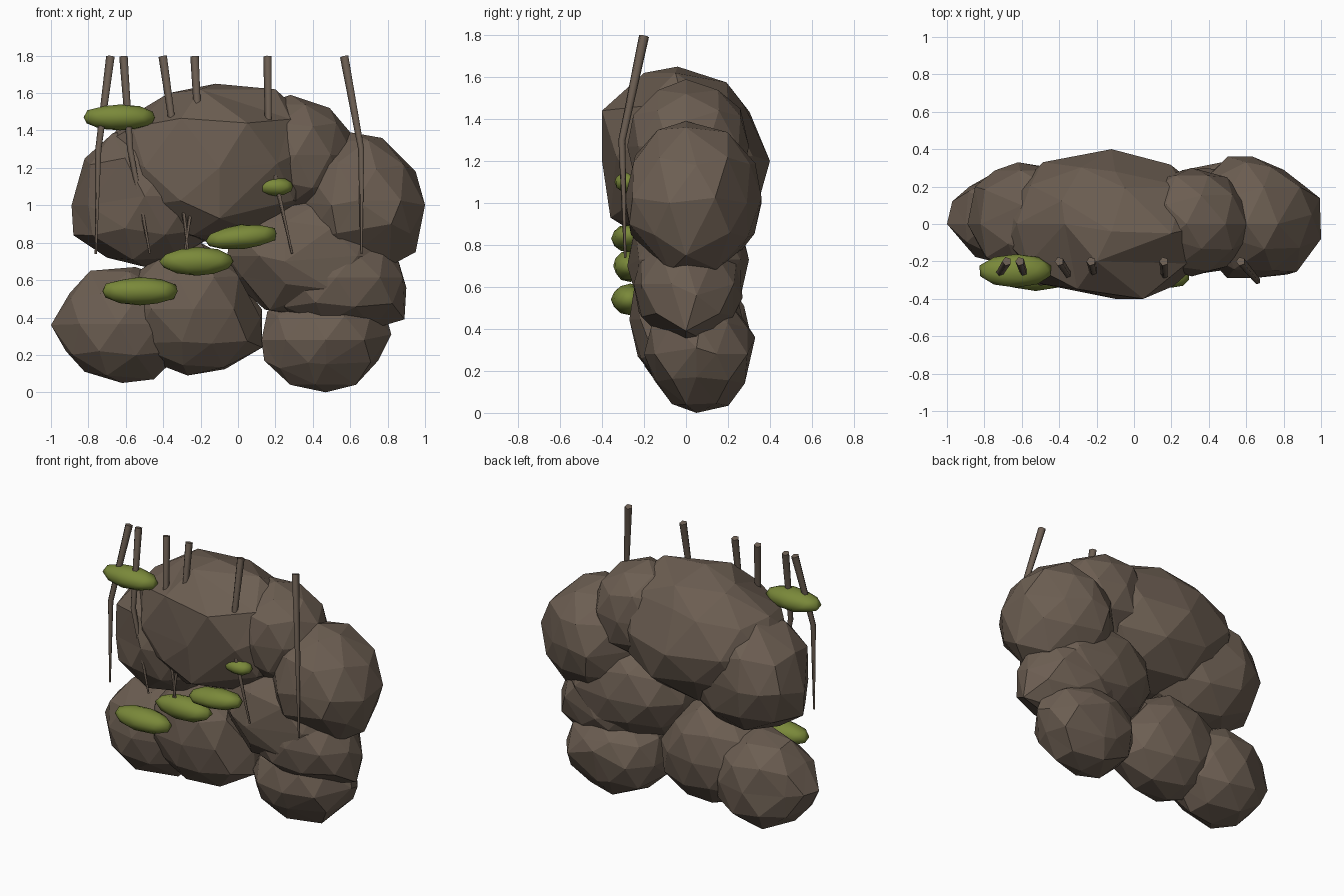
import bpy, bmesh, math, random
from mathutils import Vector, Matrix

if "Cube" in bpy.data.objects:
    bpy.data.objects.remove(bpy.data.objects["Cube"])

random.seed(11)


def material(name, col):
    m = bpy.data.materials.new(name)
    m.diffuse_color = (*col, 1)
    m.use_nodes = True
    m.node_tree.nodes["Principled BSDF"].inputs["Base Color"].default_value = m.diffuse_color
    return m


ROCK = material("brown rock", (0.150, 0.112, 0.084))
VINE = material("vine brown", (0.152, 0.114, 0.086))
MOSS = material("moss green", (0.195, 0.250, 0.042))


def make(name, bm, mat, smooth=False):
    me = bpy.data.meshes.new(name)
    bm.to_mesh(me)
    bm.free()
    me.materials.append(mat)
    for p in me.polygons:
        p.use_smooth = smooth
    ob = bpy.data.objects.new(name, me)
    bpy.context.collection.objects.link(ob)
    return ob


def boulder(name, lo, hi, corners=(), jitter=0.035):
    """Jittered icosphere in the box lo..hi, pushed towards a few corner points."""
    lo, hi = Vector(lo), Vector(hi)
    c, h = (lo + hi) / 2, (hi - lo) / 2
    pulls = []
    for p in corners:
        d = Vector([(p[i] - c[i]) / h[i] for i in range(3)])
        pulls.append((d.normalized(), d.length))
    bm = bmesh.new()
    bmesh.ops.create_icosphere(bm, subdivisions=2, radius=1.03)
    # turn the nearest vertices onto the corner directions
    used = set()
    for d, length in pulls:
        v = max((v for v in bm.verts if v not in used), key=lambda v: v.co.dot(d))
        used.add(v)
        v.co = d * length
    for v in bm.verts:
        if v in used:
            continue
        n = v.co.normalized()
        w = [(math.exp(12 * (n.dot(d) - 1)), length) for d, length in pulls]
        s = sum(a * (length - 1.03) for a, length in w) / (sum(a for a, _ in w) + 0.3)
        v.co = n * (1.03 + s + random.uniform(-jitter, jitter))
    for v in bm.verts:
        v.co = Vector([min(max(c[i] + v.co[i] * h[i], lo[i]), hi[i]) for i in range(3)])
    make(name, bm, ROCK)


# Boulder pile
boulder("rock_bottom_left", (-1.0, -0.23, 0.05), (-0.28, 0.31, 0.68),
        [(-1, 0, .36), (-.90, 0, .53), (-.79, 0, .65), (-.55, 0, .67), (-.92, 0, .22),
         (-.82, 0, .11), (-.62, 0, .05), (-.45, 0, .07), (-.88, .2, .36)])
boulder("rock_bottom_middle", (-0.60, -0.27, 0.09), (0.13, 0.27, 0.80),
        [(-.27, 0, .09), (.13, 0, .24), (.12, 0, .40), (-.02, 0, .63), (-.57, -.1, .26),
         (-.3, -.23, .27), (-.4, 0, .14), (-.2, 0, .80)])
boulder("rock_bottom_right", (0.12, -0.20, 0.0), (0.82, 0.33, 0.56),
        [(.47, .05, 0), (.63, 0, .04), (.28, 0, .04), (.14, 0, .17), (.82, .05, .31),
         (.75, .05, .17), (.47, .33, .36), (.47, .28, .14), (.47, -.14, .15)])
boulder("rock_middle_right", (0.15, -0.25, 0.33), (0.90, 0.27, 0.90),
        [(.85, 0, .73), (.90, .05, .56), (.89, 0, .39), (.72, 0, .34), (.5, .27, .55)])
boulder("rock_centre", (-0.06, -0.28, 0.40), (0.82, 0.30, 1.06),
        [(-.04, -.1, .9), (.02, -.1, .62), (.17, -.1, .44), (.25, -.28, .7)])
boulder("rock_upper_right", (0.27, -0.29, 0.66), (1.0, 0.36, 1.39),
        [(1, -.08, 1), (.95, .05, 1.18), (.77, 0, 1.36), (.6, 0, 1.39), (.95, 0, .75),
         (.82, -.27, .90), (.5, -.29, 1.0), (.5, .36, 1.0), (.8, .29, 1.0), (.6, .33, 1.19)])
boulder("rock_back_right", (0.0, -0.28, 0.95), (0.62, 0.30, 1.59),
        [(.28, 0, 1.59), (.49, 0, 1.52), (.60, 0, 1.39)])
boulder("rock_top", (-0.72, -0.40, 0.80), (0.44, 0.40, 1.65),
        [(-.12, -.04, 1.65), (.2, -.05, 1.62), (-.37, 0, 1.60), (-.12, .4, 1.2),
         (-.1, .28, 1.46), (-.1, -.4, 1.2), (.05, -.4, 1.44), (-.1, -.36, .93),
         (-.5, -.32, 1.2), (-.68, -.1, 1.35), (-.2, -.2, 1.62), (.36, -.2, 1.3)])
boulder("rock_upper_left", (-0.89, -0.33, 0.67), (-0.10, 0.33, 1.42),
        [(-.89, 0, 1.0), (-.88, 0, .84), (-.82, 0, 1.25), (-.6, .1, 1.42), (-.7, 0, .72),
         (-.62, .33, 1.05), (-.85, .2, 1.05), (-.5, -.33, 1.05), (-.8, -.17, 1.0)])


# Hanging vines: tapered tubes swept along three points
def vine(name, pts, radii, sides=5):
    bm = bmesh.new()
    pts = [Vector(p) for p in pts]
    rings = []
    for i, (p, r) in enumerate(zip(pts, radii)):
        t = pts[min(i + 1, len(pts) - 1)] - pts[max(i - 1, 0)]
        u = Vector((0, 1, 0)).cross(t).normalized()
        w = t.cross(u).normalized()
        rings.append([bm.verts.new(p + r * (u * math.cos(2 * math.pi * k / sides)
                                            + w * math.sin(2 * math.pi * k / sides)))
                      for k in range(sides)])
    for a, b in zip(rings, rings[1:]):
        for k in range(sides):
            j = (k + 1) % sides
            bm.faces.new((a[k], a[j], b[j], b[k]))
    bm.faces.new(rings[0])
    bm.faces.new(rings[-1])
    bmesh.ops.recalc_face_normals(bm, faces=bm.faces)
    ob = make(name, bm, VINE, True)
    for p in ob.data.polygons:
        p.use_smooth = len(p.vertices) == 4


# top x, bend x, tip x
for i, (x0, x1, x2) in enumerate([(-0.68, -0.745, -0.76), (-0.61, -0.575, -0.47),
                                  (-0.40, -0.33, -0.265), (-0.23, -0.205, -0.285),
                                  (0.16, 0.165, 0.29), (0.57, 0.66, 0.66)]):
    vine(f"vine_{i + 1}", [(x0, -0.20, 1.795), (x1, -0.305, 1.30), (x2, -0.29, 0.74)],
         [0.025, 0.018, 0.006])

# Moss pads: centre, radii, tilt in degrees
for i, (c, r, t) in enumerate([
        ((-0.63, -0.25, 1.47), (0.20, 0.09, 0.07), 0),
        ((0.20, -0.28, 1.10), (0.10, 0.06, 0.05), 0),
        ((0.02, -0.27, 0.83), (0.20, 0.085, 0.065), 6),
        ((-0.22, -0.265, 0.70), (0.205, 0.085, 0.075), 0),
        ((-0.525, -0.265, 0.54), (0.21, 0.09, 0.075), 0)]):
    bm = bmesh.new()
    bmesh.ops.create_icosphere(bm, subdivisions=2, radius=1)
    for v in bm.verts:
        v.co *= 1 + random.uniform(-0.04, 0.04)
    bm.transform(Matrix.Translation(c) @ Matrix.Rotation(math.radians(-t), 4, 'Y')
                 @ Matrix.Diagonal((*r, 1)))
    make(f"moss_pad_{i + 1}", bm, MOSS, True)
